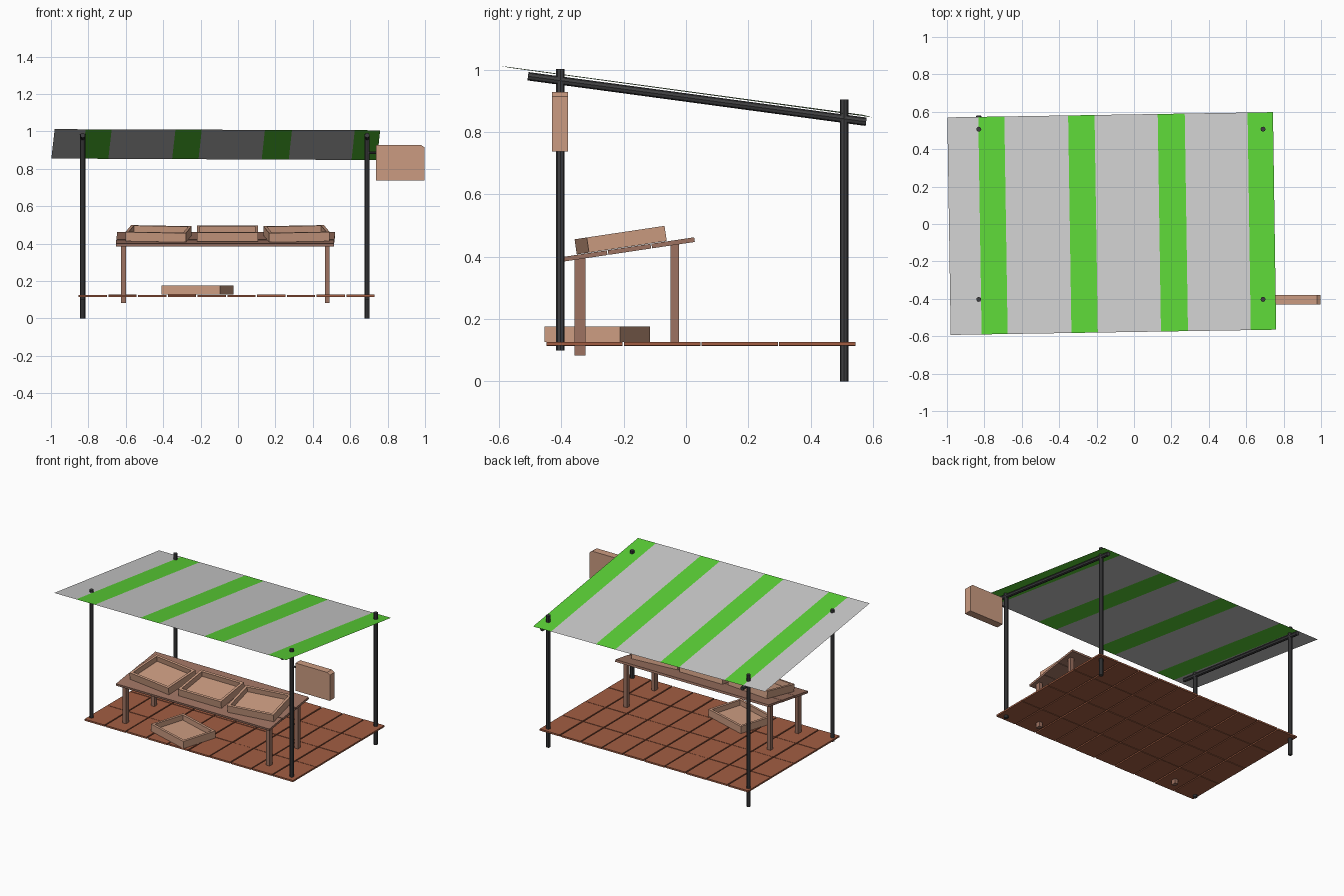
import bpy, bmesh, math, random
from mathutils import Vector, Matrix

if "Cube" in bpy.data.objects:
    bpy.data.objects.remove(bpy.data.objects["Cube"])

random.seed(4)

def mat(name, r, g, b):
    m = bpy.data.materials.new(name)
    m.diffuse_color = (r, g, b, 1)
    m.use_nodes = True
    m.node_tree.nodes["Principled BSDF"].inputs["Base Color"].default_value = m.diffuse_color
    return m

GREY = mat("grey cloth", 0.60, 0.60, 0.60)
GREEN = mat("green cloth", 0.105, 0.645, 0.038)
METAL = mat("dark metal", 0.05, 0.05, 0.053)
CRATE = mat("pale wood", 0.60, 0.33, 0.22)
TABLE = mat("brown wood", 0.34, 0.17, 0.12)
FLOOR = mat("red floor wood", 0.36, 0.11, 0.055)

def finish(name, bm, *mats):
    me = bpy.data.meshes.new(name)
    bm.to_mesh(me)
    bm.free()
    for m in mats:
        me.materials.append(m)
    ob = bpy.data.objects.new(name, me)
    bpy.context.collection.objects.link(ob)
    return ob

def add_box(bm, lo, hi):
    lo, hi = Vector(lo), Vector(hi)
    mx = Matrix.Translation((lo + hi) / 2) @ Matrix.Diagonal((*(hi - lo), 1))
    return bmesh.ops.create_cube(bm, size=1, matrix=mx)["verts"]

def box(name, lo, hi, m):
    bm = bmesh.new()
    add_box(bm, lo, hi)
    return finish(name, bm, m)

def rod(name, a, b, r, m, sides=8):
    a, b = Vector(a), Vector(b)
    bm = bmesh.new()
    q = (b - a).to_track_quat('Z', 'Y').to_matrix().to_4x4()
    bmesh.ops.create_cone(bm, cap_ends=True, segments=sides, radius1=r, radius2=r,
                          depth=(b - a).length, matrix=Matrix.Translation((a + b) / 2) @ q)
    return finish(name, bm, m)

# Metal posts and sloping roof rods
for side, x in (("left", -0.83), ("right", 0.69)):
    rod(f"front_post_{side}", (x, -0.403, 0.10), (x, -0.403, 1.003), 0.0135, METAL)
    rod(f"back_post_{side}", (x, 0.507, 0), (x, 0.507, 0.905), 0.0135, METAL)
    rod(f"roof_rod_{side}", (x, -0.507, 0.979), (x, 0.578, 0.833), 0.0135, METAL)

# Striped canopy: one slightly turned sheet cut along the stripe edges
fl, fr = Vector((-0.98, -0.593, 1.012)), Vector((0.76, -0.565, 1.006))
bl, br = Vector((-0.998, 0.57, 0.855)), Vector((0.743, 0.598, 0.847))
cuts = [0, 0.095, 0.175, 0.371, 0.452, 0.646, 0.729, 0.922, 1]
bm = bmesh.new()
pairs = [(bm.verts.new(fl.lerp(fr, t)), bm.verts.new(bl.lerp(br, t))) for t in cuts]
for i in range(len(cuts) - 1):
    (a, d), (b, c) = pairs[i], pairs[i + 1]
    bm.faces.new((a, b, c, d)).material_index = i % 2
finish("canopy", bm, GREY, GREEN)

# Hanging sign with clipped outer top corner, and its bracket
outline = [(0.738, 0.738), (0.998, 0.738), (0.998, 0.914), (0.978, 0.928), (0.738, 0.928)]
bm = bmesh.new()
face = bm.faces.new([bm.verts.new((x, -0.43, z)) for x, z in outline])
ext = bmesh.ops.extrude_face_region(bm, geom=[face])["geom"]
bmesh.ops.translate(bm, vec=(0, 0.051, 0), verts=[v for v in ext if isinstance(v, bmesh.types.BMVert)])
bmesh.ops.recalc_face_normals(bm, faces=bm.faces)
finish("sign_board", bm, CRATE)
rod("sign_bracket", (0.69, -0.404, 0.886), (0.745, -0.404, 0.886), 0.006, METAL)

# Floor of short boards: 4 rows of 10
bm = bmesh.new()
cols, rows, gap = 10, 4, 0.004
x0, x1, y0, y1 = -0.856, 0.735, -0.45, 0.546
dx, dy = (x1 - x0) / cols, (y1 - y0) / rows
for i in range(cols):
    for j in range(rows):
        h = random.uniform(-0.001, 0.001)
        add_box(bm, (x0 + i * dx + gap, y0 + j * dy + gap / 2, 0.115 + h),
                (x0 + (i + 1) * dx - gap, y0 + (j + 1) * dy - gap / 2, 0.126 + h))
finish("floor_boards", bm, FLOOR)

# Tilted display table
TILT = math.radians(8.5)
bm = bmesh.new()
n, depth = 3, 0.425
for k in range(n):
    a = k * depth / n
    add_box(bm, (-0.652 + 0.003 * k, a, -0.007), (0.512 + 0.003 * k, a + depth / n - 0.003, 0.008))
bm.transform(Matrix.Translation((0, -0.39, 0.392)) @ Matrix.Rotation(TILT, 4, 'X'))
finish("table_top", bm, TABLE)
for side, x in (("left", -0.613), ("right", 0.477)):
    box(f"table_front_leg_{side}", (x - 0.013, -0.357, 0.083), (x + 0.013, -0.323, 0.397), TABLE)
    box(f"table_back_leg_{side}", (x - 0.013, -0.05, 0.124), (x + 0.013, -0.023, 0.44), TABLE)

# Open crates: inset top pushed down
def crate(name, loc, yaw, tilt):
    w, d, h, wall, base = 0.326, 0.254, 0.049, 0.024, 0.014
    bm = bmesh.new()
    add_box(bm, (-w / 2, -d / 2, 0), (w / 2, d / 2, h))
    bm.normal_update()
    top = max(bm.faces, key=lambda f: f.calc_center_median().z)
    bmesh.ops.inset_region(bm, faces=[top], thickness=wall)
    inner = bmesh.ops.extrude_discrete_faces(bm, faces=[top])["faces"][0]
    bmesh.ops.translate(bm, vec=(0, 0, base - h), verts=inner.verts)
    # extrude_discrete keeps rim and cavity walls joined
    bm.transform(Matrix.Translation(loc) @ Matrix.Rotation(tilt, 4, 'X')
                 @ Matrix.Rotation(math.radians(yaw), 4, 'Z'))
    finish(name, bm, CRATE)

for name, x, yaw in (("left", -0.425, -7), ("middle", -0.056, 0), ("right", 0.313, 7)):
    crate(f"table_crate_{name}", (x, -0.206, 0.429), yaw, TILT)
crate("floor_crate", (-0.216, -0.285, 0.127), -17, 0)
